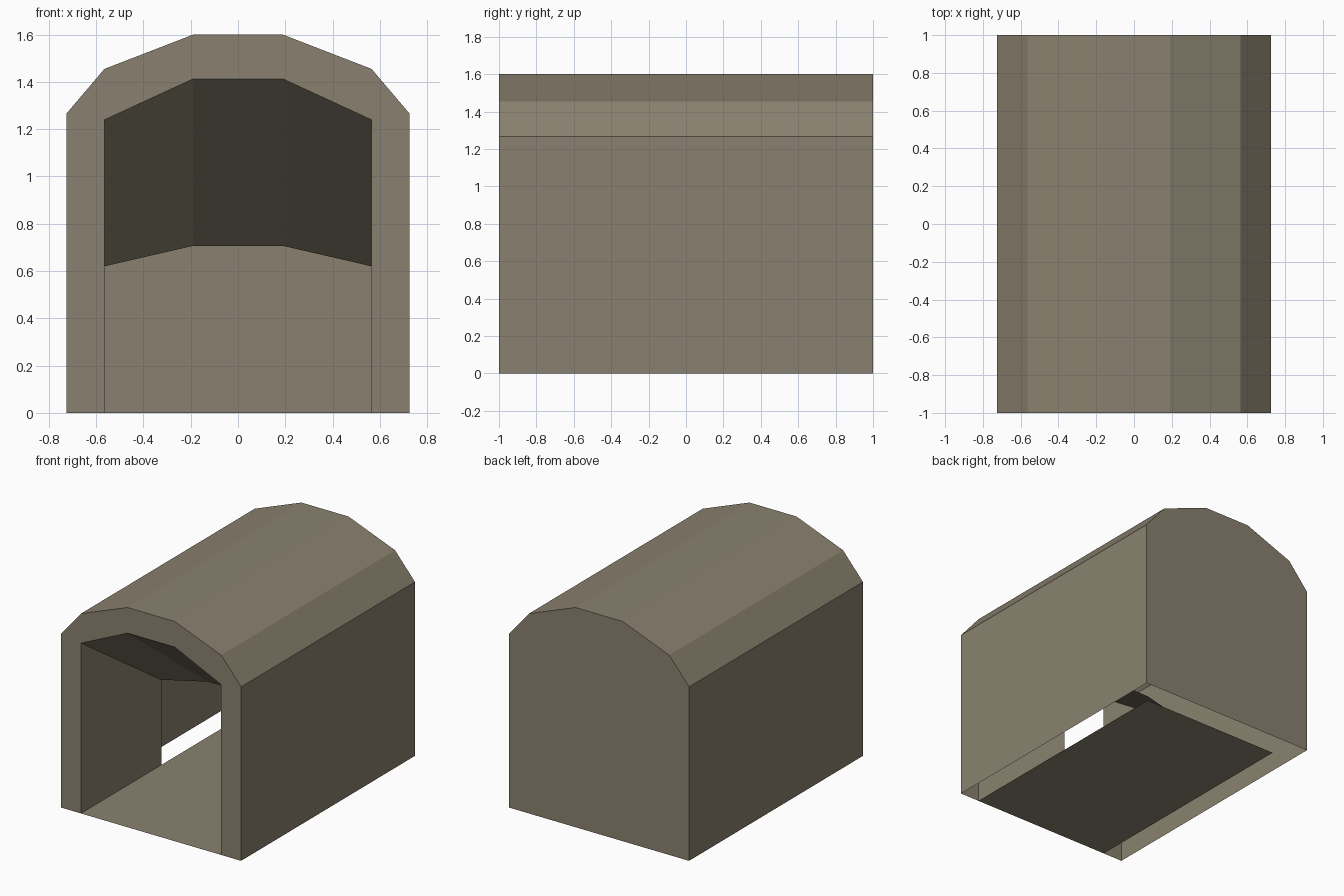
import bpy

if "Cube" in bpy.data.objects:
    bpy.data.objects.remove(bpy.data.objects["Cube"])

# One flat colour for the whole model
stone = bpy.data.materials.new("grey_brown_stone")
stone.diffuse_color = (0.255, 0.222, 0.16, 1.0)
stone.use_nodes = True
stone.node_tree.nodes["Principled BSDF"].inputs["Base Color"].default_value = stone.diffuse_color


def mirrored(half):
    """Left half of an arch profile -> full profile, left foot to right foot."""
    return half + [(-x, z) for x, z in reversed(half)]


def at(profile, y):
    return [(x, y, z) for x, z in profile]


def make(name, verts, faces):
    mesh = bpy.data.meshes.new(name)
    mesh.from_pydata(verts, [], faces)
    mesh.materials.append(stone)
    obj = bpy.data.objects.new(name, mesh)
    bpy.context.collection.objects.link(obj)
    return obj


def loft(name, front, back, inward=False):
    """Sheet of quads between two matching profiles."""
    n = len(front)
    faces = [(i, i + 1, n + i + 1, n + i) for i in range(n - 1)]
    if inward:
        faces = [f[::-1] for f in faces]
    return make(name, front + back, faces)


FRONT, BACK = -1.0, 1.0
MOUTH_END, FLOOR_END = -0.075, 0.82

outer = mirrored([(-0.725, 0), (-0.725, 1.267), (-0.565, 1.455), (-0.19, 1.6)])
mouth = mirrored([(-0.565, 0), (-0.565, 1.24), (-0.19, 1.413)])
throat = [(x, z / 2) for x, z in mouth]      # passage sinks to half height

# Outer walls and faceted roof (thin shell, open underneath)
loft("walls_and_roof", at(outer, FRONT), at(outer, BACK))

# Closed back wall
make("back_wall", at(outer, BACK), [tuple(range(len(outer)))])

# Front frame around the opening
rim = outer + mouth[::-1]
make("front_frame", at(rim, FRONT), [tuple(reversed(range(len(rim))))])

# Inner walls and ceiling sloping down behind the opening
loft("inner_passage", at(mouth, FRONT), at(throat, MOUTH_END), inward=True)

# Floor sheet, stopping short of the back wall
w = 0.565
make("floor", [(-w, FRONT, 0), (w, FRONT, 0), (w, FLOOR_END, 0), (-w, FLOOR_END, 0)],
     [(0, 1, 2, 3)])
